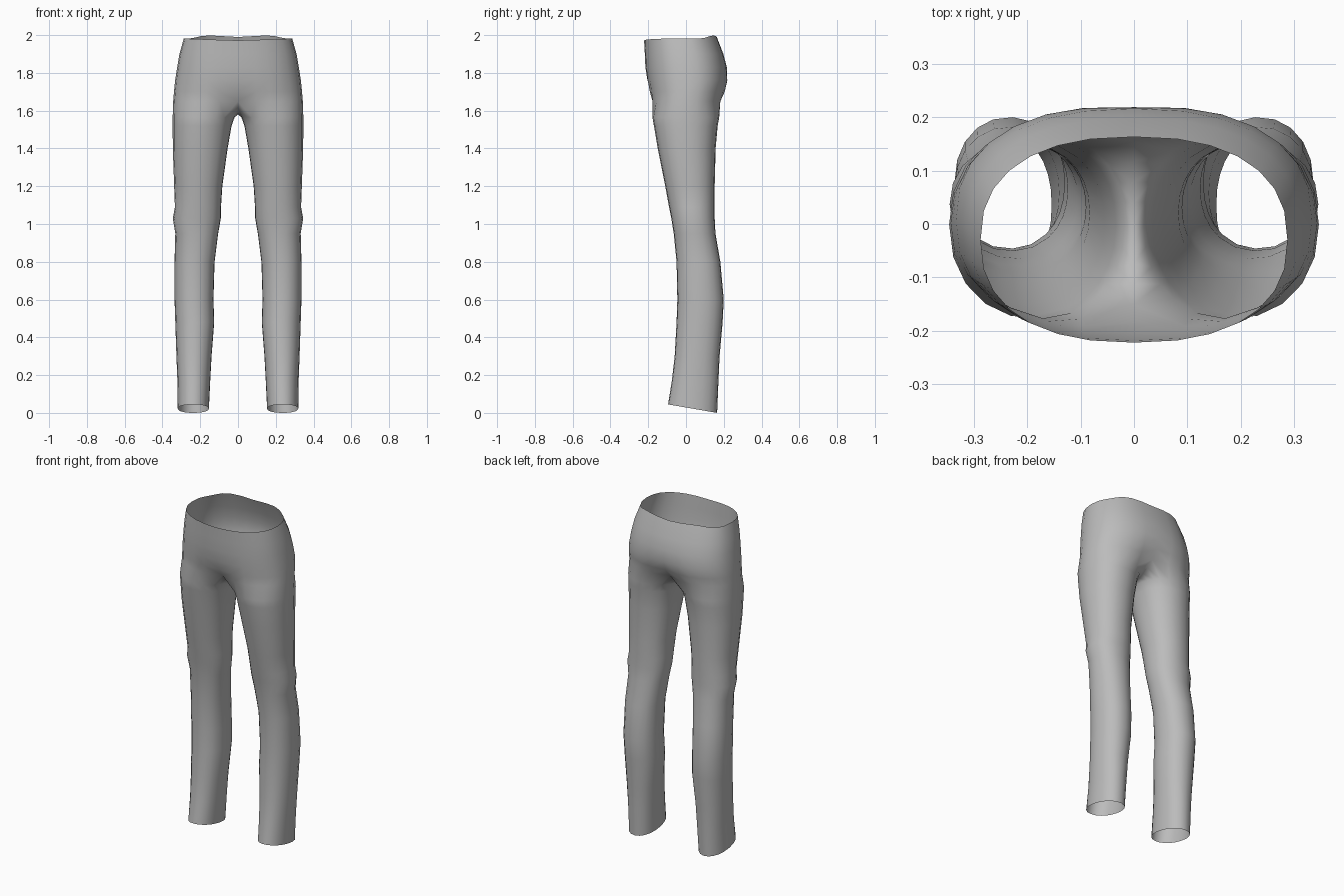
import bpy, bmesh, math

cube = bpy.data.objects.get("Cube")
if cube:
    bpy.data.objects.remove(cube, do_unlink=True)

fabric = bpy.data.materials.new("grey fabric")
fabric.use_nodes = True
grey = (0.5, 0.5, 0.5, 1)
fabric.diffuse_color = grey
fabric.node_tree.nodes["Principled BSDF"].inputs["Base Color"].default_value = grey

OUTER, INNER = 15, 7     # points on the hip side and on the inseam


def power(v, e):
    return math.copysign(abs(v) ** e, v)


def oval(angle, x0, x1, y0, y1, e):
    """Point on a rounded oval spanning the given extents."""
    return ((x0 + x1) / 2 + (x1 - x0) / 2 * power(math.cos(angle), e),
            (y0 + y1) / 2 + (y1 - y0) / 2 * power(math.sin(angle), e))


# Hips: height, half width, front y, back y, pinch at the centre line
hips = [(2.0, .287, -.222, .163, 0), (1.9, .31, -.218, .198, 0),
        (1.83, .322, -.215, .216, 0), (1.76, .333, -.208, .223, .02),
        (1.7, .339, -.2, .214, .08), (1.65, .343, -.193, .198, .22)]
# Legs: height, inner x, outer x, front y, back y
legs = [(1.565, .018, .346, -.178, .176), (1.52, .034, .346, -.17, .168),
        (1.4, .055, .345, -.15, .157), (1.2, .083, .338, -.11, .152),
        (1.09, .09, .334, -.09, .152), (1.03, .091, .345, -.078, .152),
        (.95, .105, .332, -.065, .156), (.8, .124, .336, -.05, .182),
        (.6, .13, .336, -.046, .2), (.48, .126, .332, -.05, .194),
        (.3, .14, .326, -.06, .178), (.17, .147, .321, -.075, .172),
        (0, .154, .319, -.095, .165)]

bm = bmesh.new()


def bridge(upper, lower, closed):
    n = len(upper)
    for i in range(n if closed else n - 1):
        j = (i + 1) % n
        bm.faces.new((lower[i], lower[j], upper[j], upper[i]))


# Half of the hips, from front centre around the side to back centre
rows = []
for k, (z, w, front, back, pinch) in enumerate(hips):
    row = []
    for i in range(OUTER):
        a = math.pi * (i / (OUTER - 1) - .5)
        x, y = oval(a, -w, w, front, back, .84)
        if i in (0, OUTER - 1):
            x = 0
        y *= 1 - pinch * max(0, 1 - x / .17) ** 1.5
        height = z
        if k == 0:       # waistband dips in front and rises behind
            height = 1.972 + .01 * math.cos(a)
            if y > .07:
                height = 1.975 + .025 * min(1, (y - .07) / .07) - .01 * max(0, 1 - x / .18)
        row.append(bm.verts.new((x, y, height)))
    if rows:
        bridge(rows[-1], row, False)
    rows.append(row)

# Crotch seam closes the last hip row into a leg opening
front, back = rows[-1][0].co, rows[-1][-1].co
seam = []
for i in range(1, INNER + 1):
    t = i / (INNER + 1)
    seam.append(bm.verts.new((0, back.y + (front.y - back.y) * t,
                              1.65 - .07 * math.sin(math.pi * t) ** .7)))
previous = rows[-1] + seam

# Leg down to the slanted hem
spread = math.radians(130)
for z, x0, x1, y0, y1 in legs:
    ring = []
    for i in range(OUTER + INNER):
        if i < OUTER:
            a = spread * (2 * i / (OUTER - 1) - 1)
        else:
            a = spread + (2 * math.pi - 2 * spread) * (i - OUTER + 1) / (INNER + 1)
        x, y = oval(a, x0, x1, y0, y1, .93)
        slant = .045 * (y1 - y) / (y1 - y0) if z < .1 else 0
        ring.append(bm.verts.new((x, y, z + slant)))
    bridge(previous, ring, True)
    previous = ring

mesh = bpy.data.meshes.new("trousers")
bm.to_mesh(mesh)
bm.free()
mesh.materials.append(fabric)
for face in mesh.polygons:
    face.use_smooth = True
trousers = bpy.data.objects.new("trousers", mesh)
bpy.context.collection.objects.link(trousers)
mirror = trousers.modifiers.new("mirror", "MIRROR")
mirror.use_clip = True
